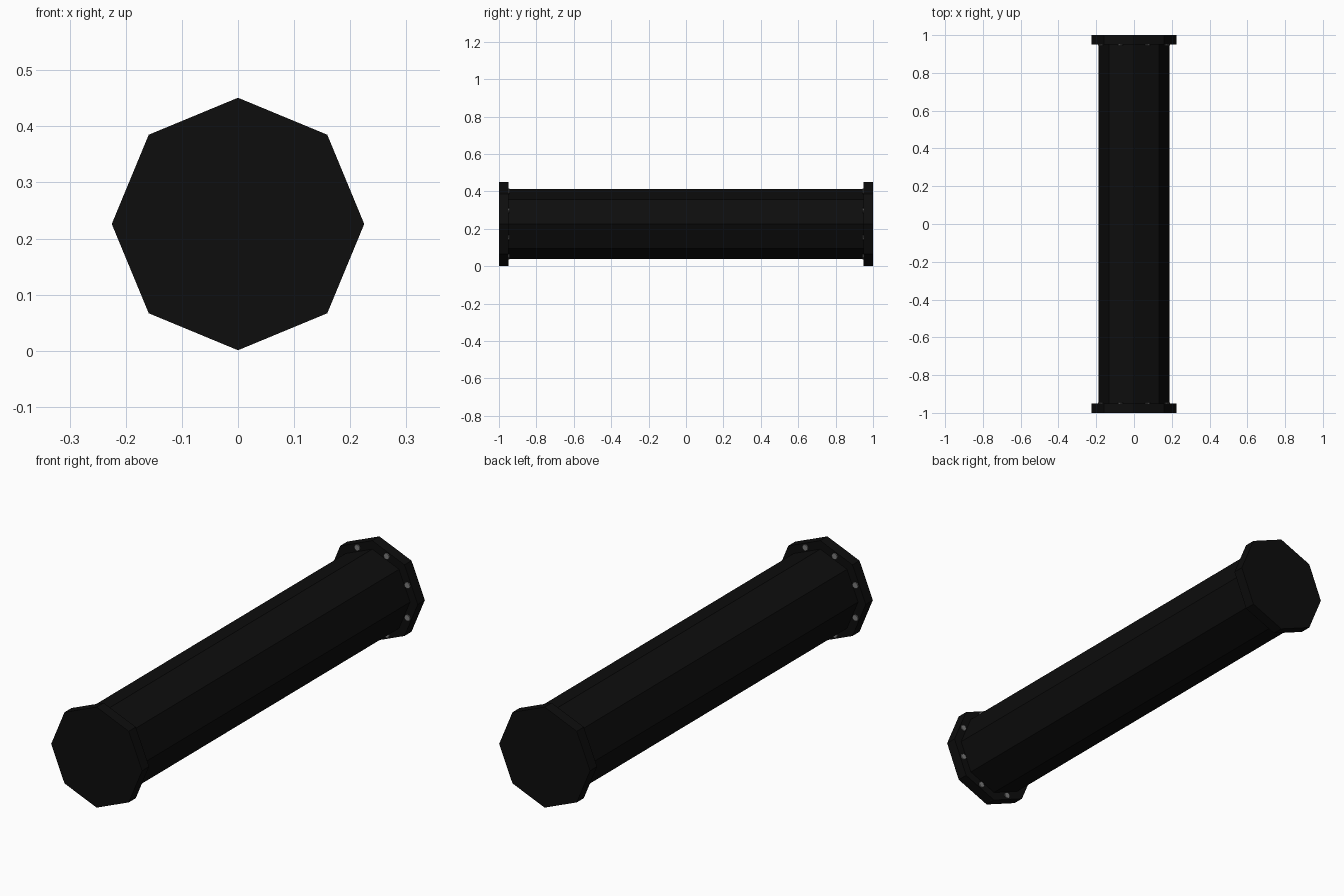
import bpy
from math import pi, cos, sin

if "Cube" in bpy.data.objects:
    bpy.data.objects.remove(bpy.data.objects["Cube"])

CZ = 0.226            # height of the pipe axis
PIPE_R, FLANGE_R = 0.187, 0.225
FLANGE_T = 0.05


def material(name, value):
    m = bpy.data.materials.new(name)
    m.diffuse_color = (value, value, value, 1)
    m.use_nodes = True
    m.node_tree.nodes["Principled BSDF"].inputs["Base Color"].default_value = m.diffuse_color
    return m


black = material("black_metal", 0.004)
steel = material("bolt_steel", 0.2)


def prism(name, sides, radius, length, x, y, z, mat):
    """Flat-shaded cylinder lying along the y axis, corner pointing up."""
    bpy.ops.mesh.primitive_cylinder_add(
        vertices=sides, radius=radius, depth=length,
        location=(x, y, z), rotation=(pi / 2, 0, 0))
    ob = bpy.context.object
    ob.name = name
    ob.data.materials.append(mat)
    return ob


# Octagonal pipe body
prism("pipe", 8, PIPE_R, 2 - 2 * FLANGE_T, 0, 0, CZ, black)

# End flanges with a ring of bolts on their inner faces
for side, label in ((-1, "front"), (1, "back")):
    prism(label + "_flange", 8, FLANGE_R, FLANGE_T,
          0, side * (1 - FLANGE_T / 2), CZ, black)
    for i in range(8):
        a = pi / 8 + i * pi / 4
        prism(f"{label}_bolt_{i + 1}", 8, 0.014, 0.012,
              0.19 * cos(a), side * 0.951, CZ + 0.19 * sin(a), steel)
